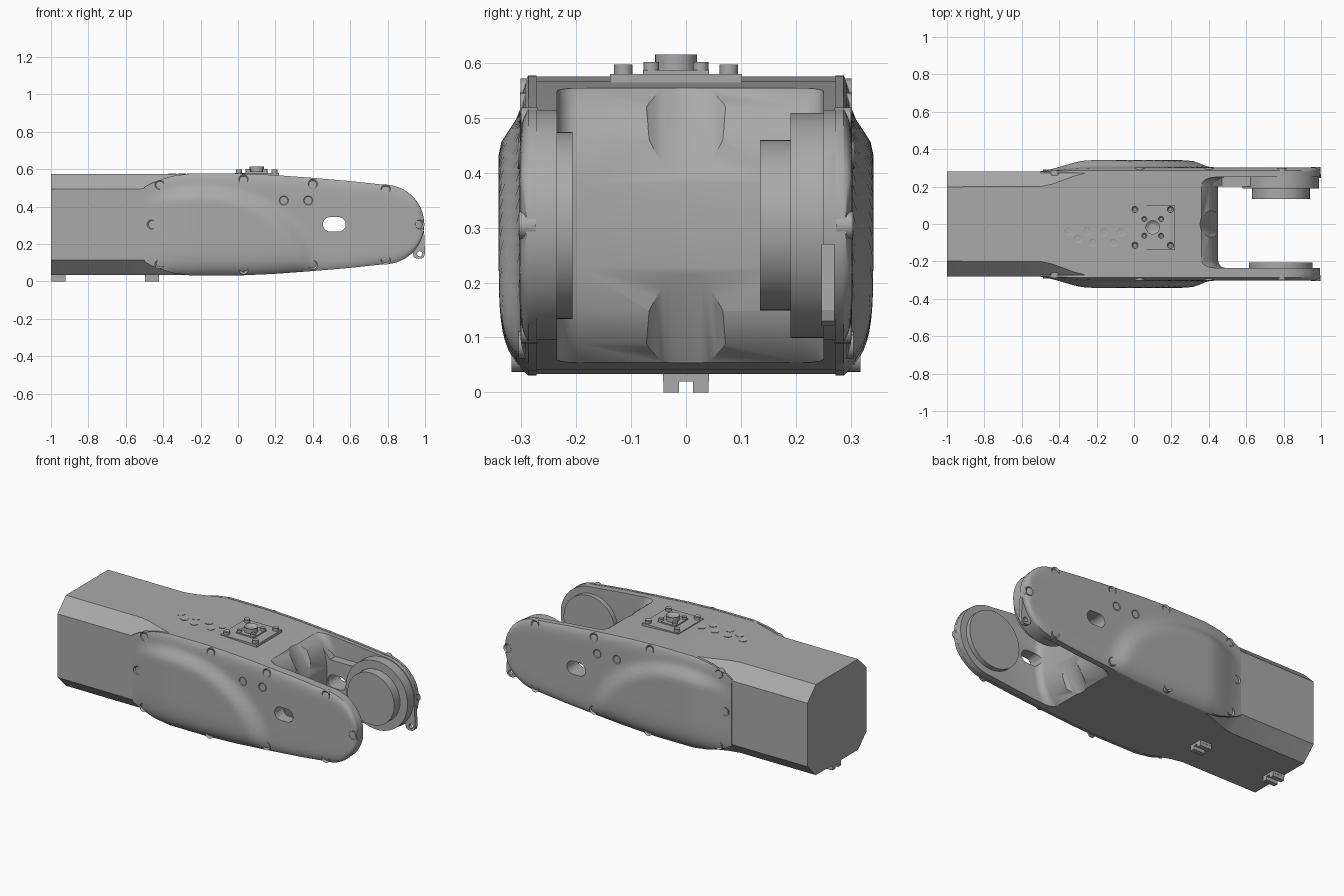
import bpy, bmesh, math
from mathutils import Vector, Matrix

if "Cube" in bpy.data.objects:
    bpy.data.objects.remove(bpy.data.objects["Cube"])

grey = bpy.data.materials.new("satin grey")
grey.use_nodes = True
grey.diffuse_color = (0.4, 0.4, 0.4, 1)
grey.node_tree.nodes["Principled BSDF"].inputs["Base Color"].default_value = (0.4, 0.4, 0.4, 1)

MID, TIP, END = 0.304, 0.785, 0.21   # centre height, fork axis x, end radius


def finish(name, bm):
    bmesh.ops.recalc_face_normals(bm, faces=bm.faces)
    me = bpy.data.meshes.new(name)
    bm.to_mesh(me)
    bm.free()
    ob = bpy.data.objects.new(name, me)
    bpy.context.collection.objects.link(ob)
    me.materials.append(grey)
    return ob


def smooth(ob, angle=30):
    bpy.ops.object.select_all(action='DESELECT')
    ob.select_set(True)
    bpy.context.view_layer.objects.active = ob
    bpy.ops.object.shade_smooth_by_angle(angle=math.radians(angle))
    return ob


def loft(name, loops):
    bm = bmesh.new()
    rows = [[bm.verts.new(p) for p in loop] for loop in loops]
    n = len(rows[0])
    for a, b in zip(rows, rows[1:]):
        for i in range(n):
            bm.faces.new((a[i], a[(i + 1) % n], b[(i + 1) % n], b[i]))
    bm.faces.new(rows[0])
    bm.faces.new(rows[-1])
    return finish(name, bm)


def prism(name, pts, y0, y1):
    return loft(name, [[(x, y, z) for x, z in pts] for y in (y0, y1)])


def cyl(name, centre, r, depth, axis=(0, 1, 0), seg=48, socket=False):
    bm = bmesh.new()
    rot = Vector(axis).to_track_quat('Z', 'Y').to_matrix().to_4x4()
    bmesh.ops.create_cone(bm, cap_ends=True, segments=seg, radius1=r, radius2=r, depth=depth,
                          matrix=Matrix.Translation(centre) @ rot)
    if socket:
        bm.normal_update()
        ax = Vector(axis).normalized()
        top = max(bm.faces, key=lambda f: f.normal.dot(ax))
        bmesh.ops.inset_individual(bm, faces=[top], thickness=r * 0.45)
        bmesh.ops.translate(bm, verts=top.verts, vec=-ax * depth * 0.3)
    return smooth(finish(name, bm))


def box(name, lo, hi):
    (x0, y0, z0), (x1, y1, z1) = lo, hi
    return prism(name, [(x0, z0), (x1, z0), (x1, z1), (x0, z1)], y0, y1)


def cut(ob, cutters):
    for c in cutters:
        m = ob.modifiers.new("cut", 'BOOLEAN')
        m.object, m.operation, m.solver = c, 'DIFFERENCE', 'EXACT'
    dg = bpy.context.evaluated_depsgraph_get()
    me = bpy.data.meshes.new_from_object(ob.evaluated_get(dg))
    ob.modifiers.clear()
    ob.data = me
    return ob


def step(t):
    t = max(0.0, min(1.0, t))
    return t * t * (3 - 2 * t)


def interp(table, x):
    for (x0, v0), (x1, v1) in zip(table, table[1:]):
        if x <= x1:
            return v0 + (v1 - v0) * max(0, x - x0) / (x1 - x0)
    return table[-1][1]


def half_height(x):
    if x > TIP:
        return math.sqrt(max(0, END ** 2 - (x - TIP) ** 2))
    return interp([(-1, .271), (0, .271), (.2, .262), (.4, .247), (.6, .23), (TIP, END)], x)


def cover_half(x):
    return min(half_height(x) + .002, interp([(-.5, .2), (-.46, .222), (-.36, .258), (-.25, .273)], x))


def cover_y(x, z):
    # thin plate with rounded rim plus a pillow bounded by an elliptical ridge
    v = (z - MID) / max(cover_half(x), .001)
    rim = (1 - min(1, abs(v)) ** 10) * step((1.01 - x) / .05)
    r = math.hypot((x + .2) / .63, (z - .04) / .48)
    pillow = .038 * step((1 - r) / .17) * (1 - max(0, -v) ** 5) * (1 - max(0, v) ** 8)
    return .281 + (.006 + .016 * rim + pillow) * step((x + .53) / .3)


end_xs = [TIP + END * math.sin(math.radians(a)) for a in range(0, 88, 6)]

# Main body: chamfered rear beam blending into a forked slab
loops = []
for x in [-1, -.5, -.44, -.38, -.32, -.25, -.2, 0, .1, .2, .3, .4, .5, .6, .7] + end_xs:
    h, w = half_height(x), .28
    c = min(.078 * (1 - step((x + .52) / .3)) + .003, h * .5)
    ring = [(w, h - c), (w - c, h), (c - w, h), (-w, h - c)]
    loops.append([(x, y, MID + z) for y, z in ring + [(-y, -z) for y, z in ring]])
body = loft("body", loops)

# Cutters: fork gap, wall scoops and side slots
gap = prism("gap_cutter", [(.36, .8), (.36, .555), (.405, .52), (.435, .46), (.45, .38), (.45, .228),
                           (.435, .148), (.405, .088), (.36, .053), (.36, -.2), (1.3, -.2), (1.3, .8)],
            -.235, .25)
bm = bmesh.new()
bm.from_mesh(gap.data)
edges = [e for e in bm.edges if all(v.co.x < .46 for v in e.verts)
         and abs(e.verts[0].co.y - e.verts[1].co.y) < .01]
bmesh.ops.bevel(bm, geom=edges, offset=.04, segments=5, affect='EDGES', profile=.5)
bm.to_mesh(gap.data)
bm.free()
scoops = [cyl("scoop_cutter", (.545, 0, MID + s * .14), .11, .9, (-.5, 0, s * .86)) for s in (1, -1)]
slot_pts = [(.515 + d * .022 + .039 * math.cos(t), .305 + .039 * math.sin(t))
            for d, start in ((1, -90), (-1, 90))
            for t in [math.radians(start + 18 * i) for i in range(11)]]
slot = prism("slot_cutter", slot_pts, -.6, .6)
smooth(cut(body, [gap] + scoops + [slot]))

# Side covers
for s, side in ((-1, "right"), (1, "left")):
    loops = []
    xs = [-.5, -.48, -.46] + [-.43 + .03 * i for i in range(40)] + end_xs
    for x in xs:
        h = cover_half(x)
        vs = [math.sin(math.pi / 2 * (i / 16 - 1)) for i in range(33)]
        loop = [(x, s * cover_y(x, MID + h * v), MID + h * v) for v in vs]
        loops.append(loop + [(x, s * .272, MID + h), (x, s * .272, MID - h)])
    smooth(cut(loft(side + "_cover", loops), [slot]), 40)
    bolts = [(sx, MID + d * sz) for sx, sz in ((-.42, .212), (.03, .242), (.4, .217), (.79, .19))
             for d in (1, -1)]
    for x, z in bolts + [(.972, MID), (-.462, MID), (.245, .432), (.375, .432)]:
        y = cover_y(x, z) + .003
        cyl(side + "_cover_bolt", (x, s * (y - .015), z), .025, .03, (0, s, 0), 20, True)

# Fork hubs, bearing faces and web
cyl("left_hub", (TIP, .225, MID), .205, .07, seg=64)
cyl("left_bearing", (TIP, .165, MID), .155, .06, seg=64)
cyl("right_bearing", (TIP, -.222, MID), .17, .03, seg=64)
web = prism("left_web", [(.41, .5), (.47, .43), (.7, .43), (.7, .18), (.47, .18), (.41, .11)], .2, .262)
cut(web, [slot])

# Lifting tab on the left fork end
tab = prism("cable_tab", [(.935, .15), (.94, .13), (.955, .121), (.98, .121), (.994, .13), (1, .15),
                          (.995, .27), (.95, .27)], .247, .27)
eye = cyl("tab_eye_cutter", (.972, .26, .147), .014, .2)
cut(tab, [eye])

for c in [gap, slot, eye] + scoops:
    bpy.data.objects.remove(c)

# Connector on top
cx, cy = .1, -.018
box("connector_plate", (cx - .12, cy - .12, .55), (cx + .12, cy + .12, .58))
box("connector_base", (cx - .06, cy - .06, .57), (cx + .06, cy + .06, .587))
cyl("connector_plug", (cx, cy, .597), .038, .036, (0, 0, 1), 32, True)
for i in (-1, 1):
    for j in (-1, 1):
        cyl("plate_bolt", (cx + i * .095, cy + j * .096, .584), .017, .026, (0, 0, 1), 20, True)
        cyl("base_bolt", (cx + i * .045, cy + j * .045, .591), .014, .02, (0, 0, 1), 20, True)

# Flush plugs behind the connector
for x, y in ((-.35, -.04), (-.3, -.08), (-.25, -.04), (-.22, -.1), (-.16, -.045), (-.11, -.1), (-.07, -.045)):
    cyl("top_plug", (x, y, .572), .022, .01, (0, 0, 1), 20, True)

# Cable clips underneath
for x in (-.96, -.46):
    box("clip_base", (x - .038, -.042, .02), (x + .038, .042, .036))
    for s in (-1, 1):
        box("clip_foot", (x - .038, s * .027 - .014, 0), (x + .038, s * .027 + .014, .03))
